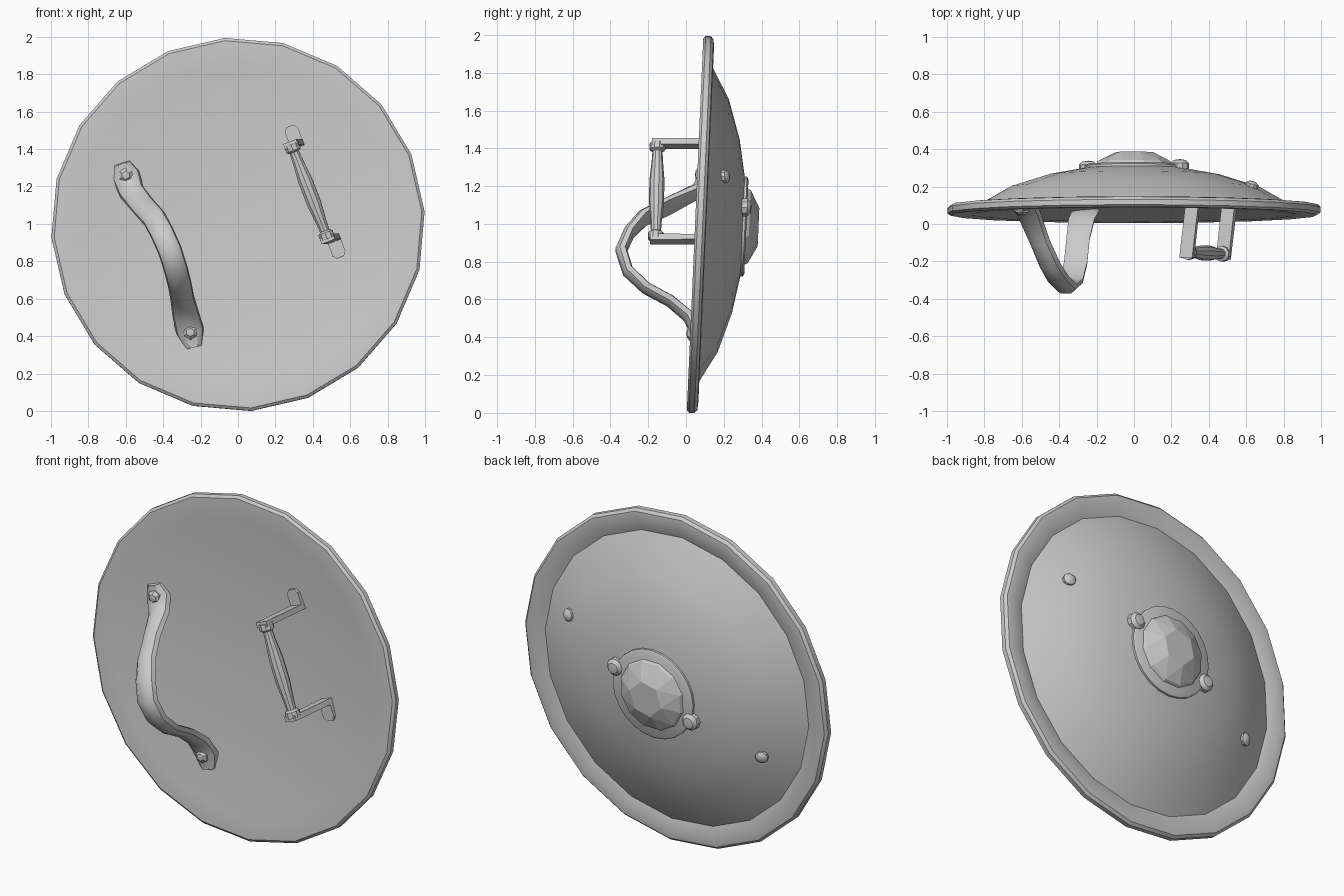
import bpy, bmesh, math
from mathutils import Vector, Matrix

if "Cube" in bpy.data.objects:
    bpy.data.objects.remove(bpy.data.objects["Cube"])

# Shield frame: slight lean backwards, centre at z = 1
LEAN = Matrix.Translation((0, 0, 1)) @ Matrix.Rotation(-0.044, 4, 'X')


def finish(name, bm, smooth=35):
    bmesh.ops.recalc_face_normals(bm, faces=bm.faces)
    mesh = bpy.data.meshes.new(name)
    bm.to_mesh(mesh)
    bm.free()
    ob = bpy.data.objects.new(name, mesh)
    bpy.context.collection.objects.link(ob)
    if smooth:
        bpy.ops.object.select_all(action='DESELECT')
        ob.select_set(True)
        bpy.context.view_layer.objects.active = ob
        bpy.ops.object.shade_smooth_by_angle(angle=math.radians(smooth))
    return ob


def bridge(bm, a, b):
    for i in range(len(a)):
        j = (i + 1) % len(a)
        bm.faces.new((a[i], a[j], b[j], b[i]))


def lathe(name, profile, n, m=LEAN, phase=0.0, smooth=35):
    """Spin (radius, y) points round the local y axis; radius 0 closes to a point."""
    bm = bmesh.new()
    rings = []
    for r, y in profile:
        ring = []
        for k in range(n if r else 1):
            a = phase + math.tau * k / n
            ring.append(bm.verts.new(m @ Vector((r * math.cos(a), y, r * math.sin(a)))))
        rings.append(ring)
    for a, b in zip(rings, rings[1:]):
        if len(a) == len(b):
            bridge(bm, a, b)
        else:
            tip, ring = (a[0], b) if len(a) == 1 else (b[0], a)
            for k in range(n):
                bm.faces.new((tip, ring[k], ring[(k + 1) % n]))
    return finish(name, bm, smooth)


def sweep(name, path, scales, section, width=None, smooth=35):
    """Carry a (width, thickness) section along a path, mitred at corners."""
    bm = bmesh.new()
    pts = [Vector(p) for p in path]
    rings = []
    for i, p in enumerate(pts):
        d0 = (p - pts[max(i - 1, 0)]).normalized()
        d1 = (pts[min(i + 1, len(pts) - 1)] - p).normalized()
        t = (d0 + d1).normalized()
        w = width or Vector((-t.z, 0, t.x)).normalized()
        nrm = t.cross(w).normalized()
        mitre = 1 / max(0.6, t.dot(d1 if d1.length else d0))
        rings.append([bm.verts.new(p + w * u * scales[i] + nrm * v * mitre) for u, v in section])
    for a, b in zip(rings, rings[1:]):
        bridge(bm, a, b)
    bm.faces.new(rings[0])
    bm.faces.new(rings[-1])
    return finish(name, bm, smooth)


def along(p, d):
    q = Vector((0, 1, 0)).rotation_difference(Vector(d))
    return Matrix.Translation(p) @ q.to_matrix().to_4x4()


# Dished body with rolled rim, 20 sides
lathe("shield_body", [(0, .225), (.87, .05), (.985, .048), (1, .06), (1, .088), (.985, .103),
                      (.94, .107), (.87, .085), (.67, .198), (.46, .264), (.25, .302), (0, .318)],
      20, phase=math.radians(4))

# Central boss: flange and faceted dome
lathe("boss_flange", [(0, .29), (.265, .29), (.265, .312), (.25, .32), (0, .32)], 24)
bm = bmesh.new()
for n, r, y in ((6, .105, .384), (12, .2, .335), (12, .215, .31)):
    for k in range(n):
        a = math.tau * k / n + .26
        bm.verts.new(LEAN @ Vector((r * math.cos(a), y, r * math.sin(a))))
bmesh.ops.convex_hull(bm, input=bm.verts)
finish("boss_dome", bm, 0)

# Rivets in opposite pairs: on the flange and out on the dish
for s in (1, -1):
    lathe("boss_rivet", [(0, .27), (.05, .28), (.05, .32), (.032, .338), (0, .343)], 10,
          LEAN @ Matrix.Translation((s * .245, 0, s * .1)))
    lathe("dish_rivet", [(0, -.03), (.036, -.02), (.036, .008), (.02, .02), (0, .023)], 10,
          LEAN @ along((s * .63, .196, s * .26), (s * .29, .94, s * .12)))

# Arched arm strap with tab ends
strap = [(-.62, .095, 1.325), (-.602, .1, 1.265), (-.572, .06, 1.18), (-.51, -.1, 1.10),
         (-.455, -.225, 1.04), (-.41, -.30, .96), (-.365, -.345, .86), (-.33, -.31, .75),
         (-.308, -.215, .66), (-.295, -.085, .59), (-.278, .01, .51), (-.255, .055, .42),
         (-.235, .058, .34)]
widths = [.6, 1, .9, .85, .85, .85, .85, .85, .85, .85, .95, 1, .6]
sweep("arm_strap", strap, widths,
      [(-.075, -.022), (-.068, .005), (-.035, .026), (.035, .026), (.068, .005), (.075, -.022),
       (.035, -.03), (-.035, -.03)], smooth=40)
for p in ((-.6, .095, 1.26), (-.255, .05, .42)):
    lathe("strap_bolt", [(0, -.02), (.04, -.02), (.04, .03), (.022, .045), (0, .047)], 6,
          along(p, (0, -1, 0)), smooth=0)

# Hand grip: two bent brackets and a turned bar
top, low = Vector((.285, -.15, 1.425)), Vector((.48, -.16, .92))
axis = (low - top).normalized()
across = Vector((-axis.z, 0, axis.x)).normalized()
rect = [(-.037, -.016), (.037, -.016), (.037, .016), (-.037, .016)]
for p, s, yb in ((top, -1, .12), (low, 1, .1)):
    rear = Vector((p.x + .03, yb, p.z))
    foot = axis * s
    path = [p + Vector((-.003, -.03, 0)), rear, rear + foot * .085, rear + foot * .105]
    sweep("grip_bracket", path, [1, 1, 1, .55], rect, across)
L = (low - top).length
half = [(.042, 0), (.042, .035), (.027, .045), (.03, .1), (.04, L * .38)]
profile = [(0, 0)] + half + [(r, L - y) for r, y in reversed(half)] + [(0, L)]
lathe("grip_bar", profile, 10, along(top, axis))
